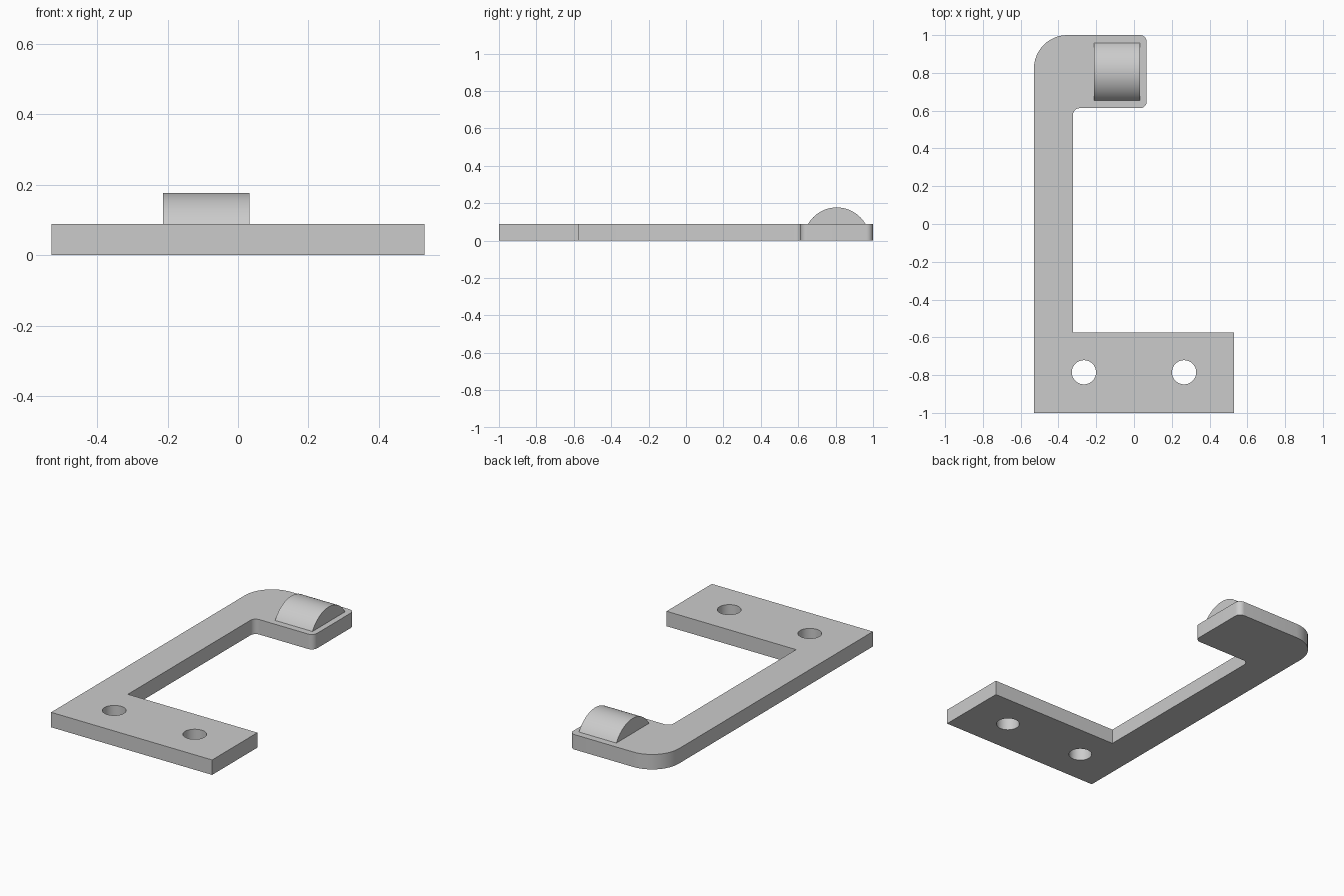
import bpy, bmesh
from math import sin, cos, pi, asin
from mathutils import Vector

cube = bpy.data.objects.get("Cube")
if cube:
    bpy.data.objects.remove(cube, do_unlink=True)

# Material
grey = bpy.data.materials.new("plain grey")
grey.use_nodes = True
colour = (0.6, 0.6, 0.6, 1)
grey.diffuse_color = colour
grey.node_tree.nodes["Principled BSDF"].inputs["Base Color"].default_value = colour

THICK = 0.089


def rounded(corners, steps=12):
    """Outline from (x, y, radius) right-angled corners."""
    pts = []
    for i, (x, y, r) in enumerate(corners):
        p = Vector((x, y))
        if r == 0:
            pts.append(p)
            continue
        a = (Vector(corners[i - 1][:2]) - p).normalized()
        b = (Vector(corners[(i + 1) % len(corners)][:2]) - p).normalized()
        centre = p + (a + b) * r
        for k in range(steps + 1):
            t = k / steps * pi / 2
            pts.append(centre - b * r * cos(t) - a * r * sin(t))
    return pts


def circle(x, y, r, n=48):
    return [Vector((x + r * cos(2 * pi * k / n), y + r * sin(2 * pi * k / n))) for k in range(n)]


def extruded(name, loops, place, depth):
    """Fill the loops (outline and holes) and extrude the face along depth."""
    bm = bmesh.new()
    edges = []
    for loop in loops:
        vs = [bm.verts.new(place(p)) for p in loop]
        edges += [bm.edges.new((vs[i - 1], vs[i])) for i in range(len(vs))]
    bmesh.ops.triangle_fill(bm, edges=edges, use_beauty=True)
    res = bmesh.ops.extrude_face_region(bm, geom=bm.faces[:], use_keep_orig=True)
    top = [g for g in res["geom"] if isinstance(g, bmesh.types.BMVert)]
    bmesh.ops.translate(bm, verts=top, vec=depth)
    bmesh.ops.recalc_face_normals(bm, faces=bm.faces[:])
    mesh = bpy.data.meshes.new(name)
    bm.to_mesh(mesh)
    bm.free()
    mesh.materials.append(grey)
    ob = bpy.data.objects.new(name, mesh)
    bpy.context.collection.objects.link(ob)
    bpy.ops.object.select_all(action="DESELECT")
    ob.select_set(True)
    bpy.context.view_layer.objects.active = ob
    bpy.ops.object.shade_smooth_by_angle(angle=pi / 6)
    return ob


# Flat bracket: wide base, long arm and short hooked end, with two screw holes
outline = rounded([
    (-0.53, -1, 0), (0.53, -1, 0), (0.53, -0.574, 0), (-0.323, -0.574, 0),
    (-0.323, 0.613, 0.035), (0.067, 0.613, 0.035), (0.067, 1, 0.035), (-0.53, 1, 0.177),
])
holes = [circle(x, -0.785, 0.064) for x in (-0.265, 0.265)]
extruded("bracket_plate", [outline] + holes,
         lambda p: (p.x, p.y, 0), Vector((0, 0, THICK)))

# Rounded catch: the part of a cylinder that rises above the plate
R = 0.177
start = asin(THICK / R)
arc = [start + (pi - 2 * start) * k / 32 for k in range(33)]
profile = [Vector((0.806 + R * cos(t), R * sin(t))) for t in arc]
extruded("rounded_catch", [profile],
         lambda p: (-0.213, p.x, p.y), Vector((0.246, 0, 0)))
